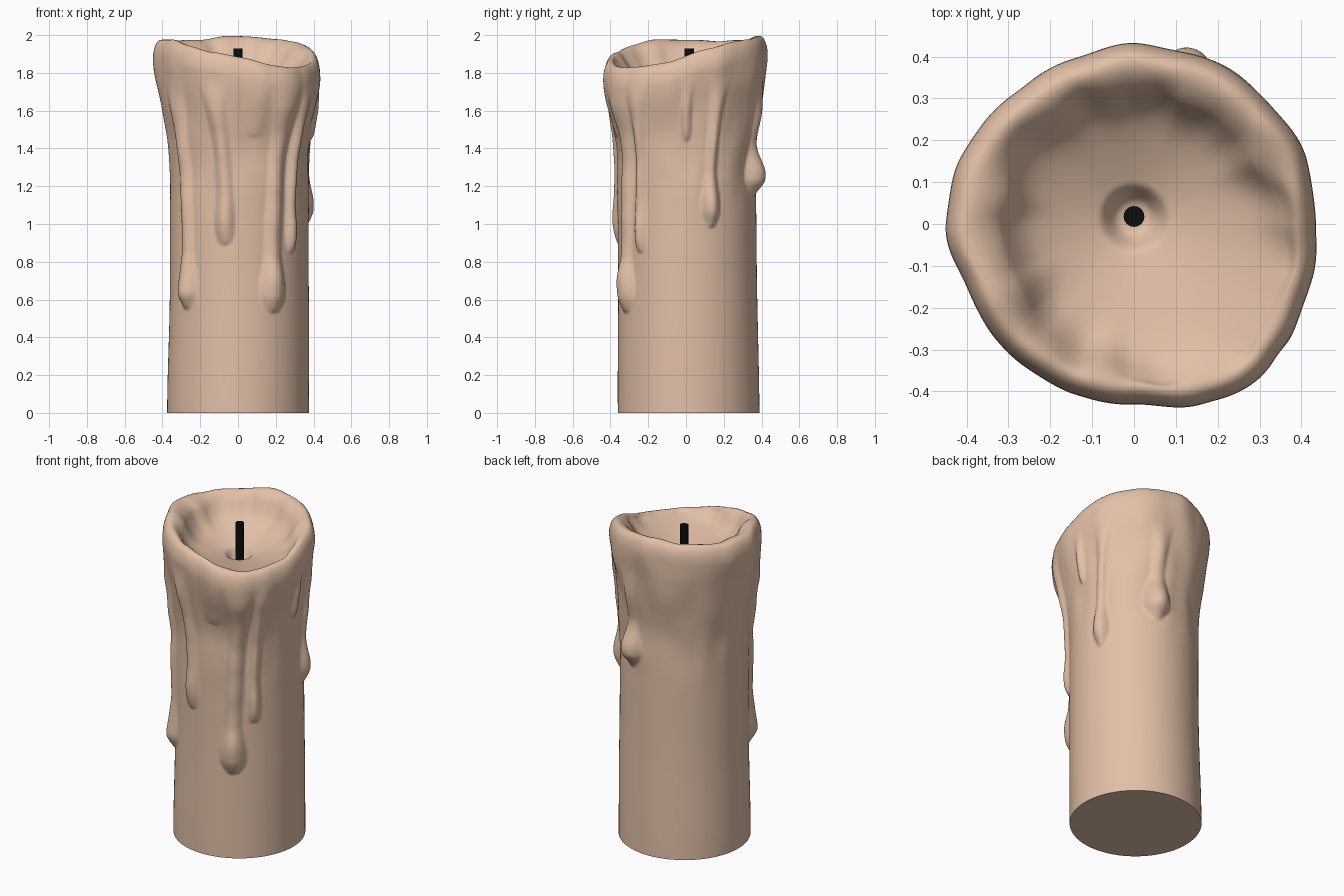
import bpy, bmesh, math
from mathutils import Vector, noise

if "Cube" in bpy.data.objects:
    bpy.data.objects.remove(bpy.data.objects["Cube"])

COLS, ROWS = 240, 180


def hermite(p0, p1, m0, m1, t):
    return ((2*t**3 - 3*t*t + 1) * p0 + (t**3 - 2*t*t + t) * m0
            + (3*t*t - 2*t**3) * p1 + (t**3 - t*t) * m1)


def around(vals, deg):
    """Smooth closed interpolation of values spaced evenly round the circle."""
    n = len(vals)
    x = (deg % 360) * n / 360
    i = int(x)
    a, b, c, d = (vals[(i + k) % n] for k in (-1, 0, 1, 2))
    return hermite(b, c, (c - a) / 2, (d - b) / 2, x - i)


def smooth(a, b, x):
    t = max(0, min(1, (x - a) / (b - a)))
    return t * t * (3 - 2 * t)


def material(name, rgb):
    m = bpy.data.materials.new(name)
    m.diffuse_color = (*rgb, 1)
    m.use_nodes = True
    m.node_tree.nodes["Principled BSDF"].inputs["Base Color"].default_value = m.diffuse_color
    return m


# Rim height and radius every 30 degrees (0 = right, 270 = front)
RIM_Z = [1.89, 1.95, 1.98, 1.995, 1.98, 1.97, 1.975, 1.972, 1.925, 1.885, 1.838, 1.835]
RIM_R = [.434, .435, .43, .428, .427, .432, .447, .427, .43, .432, .472, .453]

# Drips: top angle, bottom angle, bottom height, half width, thickness, end bulb
DRIPS = [
    (213, 222, .55, .048, .026, .025),
    (250, 258, .89, .048, .024, .010),
    (309, 299, .53, .056, .028, .026),
    (325, 318, .85, .038, .026, .006),
    (2, 0, 1.44, .026, .018, .004),
    (26, 20, .98, .034, .024, .022),
    (74, 71, 1.14, .046, .020, .042),
    (285, 282, 1.46, .060, .008, 0),
]


def drip_height(deg, z):
    """Thickest drip at this spot on the side of the candle."""
    best = 0
    for top, bottom, low, width, thick, bulb in DRIPS:
        u = (1.80 - z) / (1.80 - low)
        if not 0 < u < 1:
            continue
        swell = smooth(0, .10, z - low) * (1 - smooth(.12, .32, z - low))
        web = max(0, 1 - u / .4) ** 2                   # spreads out under the rim
        q = min(1, (z - low) / .07)
        tip = math.sqrt(1 - (1 - q) ** 2)               # rounded lower end
        w = (width * (1 + web) + 1.0 * bulb * swell) * (.45 + .55 * tip)
        h = (thick * smooth(0, .22, 1.80 - z) + bulb * swell) * tip
        h *= 1 + .35 * noise.noise(Vector((top, 0, z * 6)))
        mid = top + (bottom - top) * smooth(-.2, .8, u)
        arc = math.radians((deg - mid + 180) % 360 - 180) * .375
        if abs(arc) < w:
            best = max(best, h * (1 - (arc / w) ** 2) ** 1.25)
    return best


def outer_radius(deg, z, rim_z):
    """Straight body, flaring into the rim, plus drips."""
    body = .367 + .008 * (1 - smooth(0, .8, z))
    s = rim_z - z
    front_right = max(0, math.cos(math.radians(deg - 315)))
    flare = (1 - smooth(.08, .78 - .2 * front_right, s)) ** 1.6
    return body + (around(RIM_R, deg) - body) * flare + drip_height(deg, z)


def floor(r, deg):
    """Pool floor height: a dish rising to the back, with a pit round the wick."""
    back = (1 + math.sin(math.radians(deg - 15))) / 2
    return (1.72 + .085 * (r / .4) + .09 * back * (r / .33) ** 1.4
            - .045 * (1 - smooth(.035, .085, r)))


def wobble(deg, z, amount):
    a = math.radians(deg)
    return amount * noise.noise(Vector((3 * math.cos(a), 3 * math.sin(a), 4 * z)))


def column(deg):
    """Profile (radius, height) from the base, over the rim, into the pool."""
    rim_z = around(RIM_Z, deg) + wobble(deg, 7, .01)
    top = rim_z - .1
    pts = []
    for i in range(ROWS + 1):
        z = top * i / ROWS
        pts.append((outer_radius(deg, z, rim_z) + wobble(deg, z, .014) * smooth(.9, 1.5, z), z))
    r0 = pts[-1][0]
    t = max(0, min(1, (rim_z - 1.82) / .14))            # thick lip where the rim is high
    ri = .40 - .075 * t + wobble(deg, 3, .03)
    lip = rim_z - .012 - .03 * t
    for k in range(1, 7):                               # rounded outer edge
        a = math.pi / 2 * k / 6
        pts.append((r0 - .043 * (1 - math.cos(a)), top + .1 * math.sin(a)))
    a = r0 - .043
    for k in range(1, 5):                               # top of the lip
        pts.append((a + (ri - a) * k / 4, rim_z + (lip - rim_z) * (k / 4) ** 2))
    gap = lip - floor(ri, deg)
    for k in range(1, 41):                              # inner wall and pool floor
        r = ri * (1 - k / 41)
        pts.append((r, floor(r, deg) + gap * math.exp(-((ri - r) / .042) ** 1.3)))
    return pts


# Wax body: one closed skin
bm = bmesh.new()
cols = []
for c in range(COLS):
    deg = 360 * c / COLS
    a = math.radians(deg)
    col = []
    for k, (r, z) in enumerate(column(deg)):
        dx = .007 * smooth(0, .6, z) * (1 - smooth(1.3, 1.7, z))
        dy = .014 * max(0, 1 - z / 1.7)
        if k > ROWS + 10 and r < .33:
            dy = .018 * (1 - r / .33)
        col.append(bm.verts.new((r * math.cos(a) + dx, r * math.sin(a) + dy, z)))
    cols.append(col)
centre = bm.verts.new((0, .018, floor(0, 0)))
for c in range(COLS):
    p, q = cols[c], cols[(c + 1) % COLS]
    for k in range(len(p) - 1):
        bm.faces.new((p[k], q[k], q[k + 1], p[k + 1]))
    bm.faces.new((p[-1], q[-1], centre))
bm.faces.new([col[0] for col in reversed(cols)])
mesh = bpy.data.meshes.new("wax_body")
bm.to_mesh(mesh)
bm.free()
wax = bpy.data.objects.new("wax_body", mesh)
bpy.context.collection.objects.link(wax)
mesh.materials.append(material("beige wax", (.76, .53, .39)))

# Wick
bpy.ops.mesh.primitive_cylinder_add(vertices=16, radius=.025, depth=.28, location=(0, .018, 1.79))
wick = bpy.context.object
wick.name = "wick"
wick.data.materials.append(material("black wick", (.004, .004, .004)))

for ob in (wax, wick):
    bpy.ops.object.select_all(action='DESELECT')
    ob.select_set(True)
    bpy.context.view_layer.objects.active = ob
    bpy.ops.object.shade_smooth_by_angle(angle=math.radians(70))
